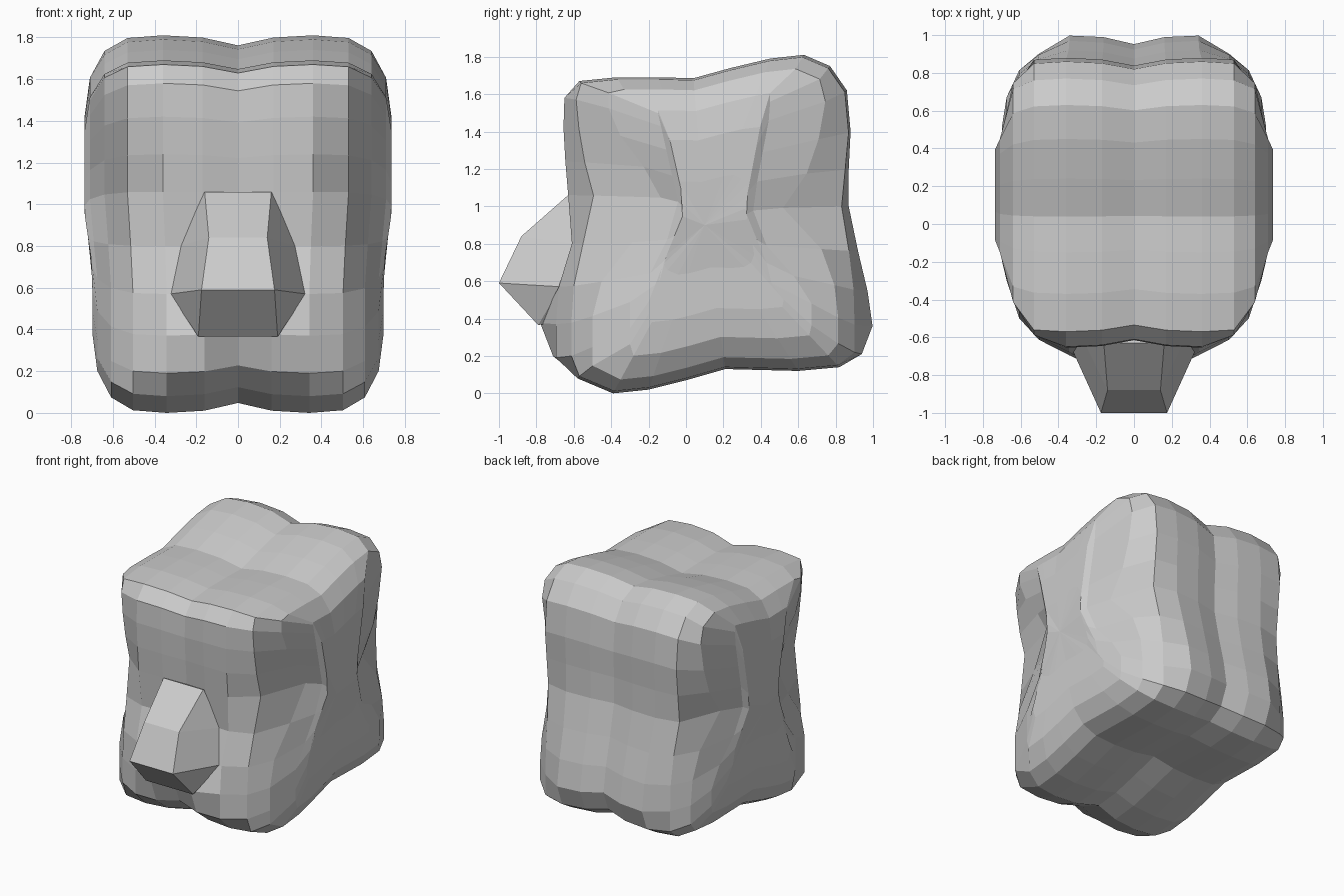
import bpy, bmesh

if "Cube" in bpy.data.objects:
    bpy.data.objects.remove(bpy.data.objects["Cube"])

# Side outline of the head block as (y, z), counted from the front top round the back
OUTLINE = [(-.65, 1.58), (-.57, 1.67), (-.37, 1.69), (-.15, 1.69), (.04, 1.685), (.24, 1.74),
           (.45, 1.79), (.63, 1.81), (.77, 1.75), (.86, 1.62), (.88, 1.4), (.87, 1.2), (.87, 1.0),
           (.92, .76), (.97, .55), (1.0, .36), (.94, .21), (.82, .14), (.6, .12), (.4, .125),
           (.21, .13), (0, .07), (-.2, .02), (-.39, 0), (-.58, .08), (-.72, .19), (-.79, .37),
           (-.68, .57), (-.61, .8), (-.63, 1.06), (-.645, 1.24), (-.655, 1.42)]
# Slices outward from the centre groove: (x, inset)
SLICES = [(0, .045), (.17, .01), (.36, 0), (.53, .012), (.64, .07), (.71, .19), (.735, .36), (.735, .6)]
# Plan outline: furthest y allowed at each half-width x
BACK = [(0, 1.1), (.36, 1.0), (.44, .97), (.53, .9), (.63, .82), (.7, .67), (.735, .45), (.83, .3)]
FRONT = [(0, -.8), (.16, -.79), (.33, -.7), (.47, -.645), (.6, -.52), (.66, -.36), (.71, -.15), (.83, 0)]
CY, CZ = .1, .9


def clamp(v):
    return max(0, min(1, v))


def limit(table, x):
    for (a, ya), (b, yb) in zip(table, table[1:]):
        if x <= b:
            return ya + (yb - ya) * (x - a) / (b - a)
    return table[-1][1]


def slice_point(x, inset, y, z):
    """Shrink an outline point toward the middle, then round the plan corners."""
    k = 1 - inset / .85
    py, pz = CY + (y - CY) * k, CZ + (z - CZ) * k
    px = x * (1 - .05 * clamp((.95 - pz) / .25))
    if x > .3:
        waist = clamp(1 - abs(pz - 1.0) / .5) * clamp((x - .3) / .2)
        py = min(py, limit(BACK, px + .025 + .06 * waist))
        py = max(py, limit(FRONT, px + .09 * waist))
    return (px, py, pz)


def finish(name, bm):
    bmesh.ops.recalc_face_normals(bm, faces=bm.faces)
    mesh = bpy.data.meshes.new(name)
    bm.to_mesh(mesh)
    bm.free()
    ob = bpy.data.objects.new(name, mesh)
    bpy.context.collection.objects.link(ob)
    return ob


# Head block: loft the right half, close the side, mirror
bm = bmesh.new()
rings = [[bm.verts.new(slice_point(x, d, y, z)) for y, z in OUTLINE] for x, d in SLICES]
n = len(OUTLINE)
for a, b in zip(rings, rings[1:]):
    for i in range(n):
        j = (i + 1) % n
        bm.faces.new((a[i], a[j], b[j], b[i]))
middle = bm.verts.new((.725, CY, CZ))
for i in range(n):
    bm.faces.new((rings[-1][i], rings[-1][(i + 1) % n], middle))
head = finish("head_block", bm)
mirror = head.modifiers.new("mirror", 'MIRROR')
mirror.use_clip = True

# Nose: faceted convex wedge sunk into the face
NOSE = [(.16, -.63, 1.06), (.28, -.59, .8), (.325, -.67, .57), (.14, -.88, .84),
        (.175, -1.0, .59), (.19, -.79, .365), (.16, -.5, 1.0), (.26, -.5, .6), (.19, -.6, .4)]
bm = bmesh.new()
for s in (-1, 1):
    for x, y, z in NOSE:
        bm.verts.new((s * x, y, z))
bmesh.ops.convex_hull(bm, input=bm.verts)
finish("nose", bm)
